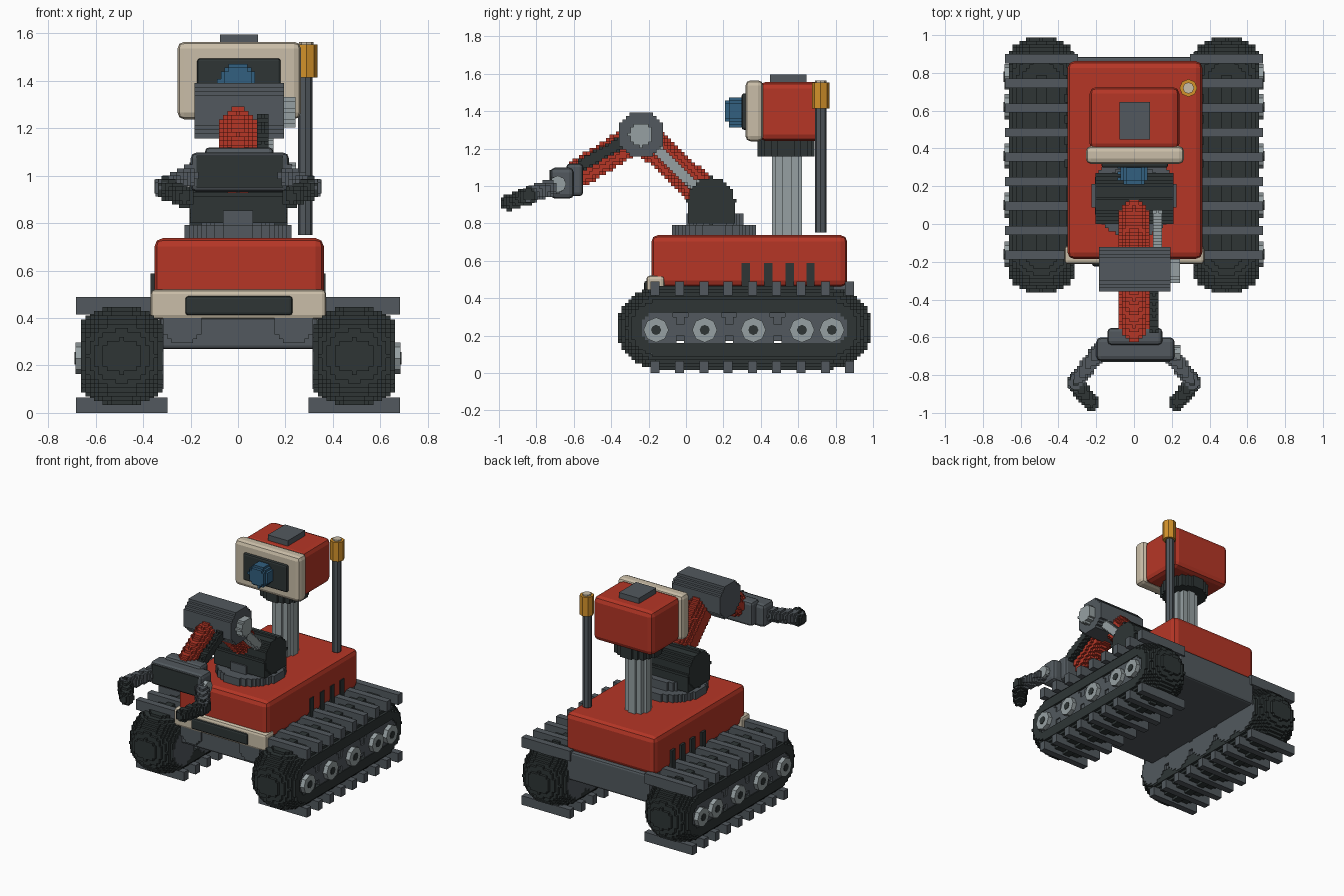
import bpy, bmesh, math
from mathutils import Vector

if "Cube" in bpy.data.objects:
    bpy.data.objects.remove(bpy.data.objects["Cube"])


def material(name, rgb):
    lin = [((c / 255 + 0.055) / 1.055) ** 2.4 for c in rgb] + [1]
    m = bpy.data.materials.new(name)
    m.use_nodes = True
    m.diffuse_color = lin
    m.node_tree.nodes["Principled BSDF"].inputs["Base Color"].default_value = lin
    return m


RED = material("red paint", (182, 54, 38))
CREAM = material("cream paint", (202, 190, 168))
DARK = material("dark rubber", (46, 53, 53))
SLATE = material("slate metal", (82, 89, 94))
STEEL = material("light steel", (150, 160, 162))
AMBER = material("amber lamp", (212, 146, 42))
BLUE = material("blue glass", (50, 96, 128))


def finish(name, bm, mat, step=0):
    """Make the object; a step size turns its surface into small square steps."""
    bmesh.ops.recalc_face_normals(bm, faces=bm.faces[:])
    me = bpy.data.meshes.new(name)
    bm.to_mesh(me)
    bm.free()
    me.materials.append(mat)
    ob = bpy.data.objects.new(name, me)
    bpy.context.scene.collection.objects.link(ob)
    if step:
        size = max(max(v.co[i] for v in me.vertices) - min(v.co[i] for v in me.vertices) for i in range(3))
        mod = ob.modifiers.new("Steps", "REMESH")
        mod.mode = "BLOCKS"
        mod.octree_depth = max(2, math.ceil(math.log2(size / step / 0.95)))
        mod.scale = size / (step * 2 ** mod.octree_depth)
        mod.use_remove_disconnected = False
    return ob


def box(name, mat, lo, hi, bevel=0):
    bm = bmesh.new()
    bmesh.ops.create_cube(bm, size=1)
    lo, hi = Vector(lo), Vector(hi)
    for v in bm.verts:
        v.co = (lo + hi) / 2 + v.co * (hi - lo)
    if bevel:
        bmesh.ops.bevel(bm, geom=bm.edges[:], offset=bevel, segments=2, profile=0.5, affect="EDGES")
    return finish(name, bm, mat)


def rod(name, mat, a, b, r, step=0, sides=24, r2=None):
    """Cylinder from a to b."""
    bm = bmesh.new()
    a, b = Vector(a), Vector(b)
    bmesh.ops.create_cone(bm, cap_ends=True, segments=sides, radius1=r, radius2=r if r2 is None else r2,
                          depth=(b - a).length)
    turn = (b - a).to_track_quat("Z", "Y")
    for v in bm.verts:
        v.co = (a + b) / 2 + turn @ v.co
    return finish(name, bm, mat, step)


def capsule(name, mat, a, b, r, step=0.018, r2=None):
    """Round-ended limb: hull of two spheres."""
    bm = bmesh.new()
    for c, rad in ((a, r), (b, r2 or r)):
        for i in range(1, 12):
            t = math.pi * i / 12
            for j in range(20):
                p = math.tau * j / 20
                bm.verts.new(Vector(c) + rad * Vector((math.sin(t) * math.cos(p), math.sin(t) * math.sin(p), math.cos(t))))
    res = bmesh.ops.convex_hull(bm, input=bm.verts[:])
    loose = {g for g in res["geom_interior"] + res["geom_unused"] if isinstance(g, bmesh.types.BMVert)}
    bmesh.ops.delete(bm, geom=list(loose), context="VERTS")
    return finish(name, bm, mat, step)


def belt(name, cx):
    """Half-ellipse section swept round a stadium path."""
    bm = bmesh.new()
    section = [(0.178 * math.cos(math.pi * i / 14), 0.10 + 0.118 * math.sin(math.pi * i / 14)) for i in range(15)]
    section += [(-0.178, 0.088), (0.178, 0.088)]
    rings = []
    for i in range(34):
        t = -math.pi / 2 + math.pi * (i % 17) / 16 + (math.pi if i >= 17 else 0)
        cy = 0.775 if i < 17 else -0.15
        rings.append([bm.verts.new((cx + x, cy + r * math.cos(t), 0.24 + r * math.sin(t))) for x, r in section])
    n = len(section)
    for i in range(34):
        p, q = rings[i], rings[(i + 1) % 34]
        for k in range(n):
            bm.faces.new((p[k], p[(k + 1) % n], q[(k + 1) % n], q[k]))
    return finish(name, bm, DARK, 0.018)


# Tracks, wheels and cleats on both sides
for s, side in ((1, "left"), (-1, "right")):
    belt(side + "_track_belt", s * 0.49)
    box(side + "_track_rail", SLATE, (s * 0.49 - 0.155, -0.15, 0.172), (s * 0.49 + 0.155, 0.78, 0.335))
    for i, y in enumerate((-0.16, 0.10, 0.36, 0.62, 0.78)):
        rod(f"{side}_wheel_{i + 1}", SLATE, (s * 0.31, y, 0.23), (s * 0.66, y, 0.23), 0.127, 0.02)
        rod(f"{side}_wheel_cap_{i + 1}", STEEL, (s * 0.64, y, 0.23), (s * 0.686, y, 0.23), 0.067, sides=8)
        rod(f"{side}_wheel_hub_{i + 1}", DARK, (s * 0.66, y, 0.23), (s * 0.69, y, 0.23), 0.027, sides=8)
    for i in range(9):
        y = -0.165 + 0.13 * i
        for label, z in (("top", 0.415), ("bottom", 0.0)):
            box(f"{side}_{label}_cleat_{i + 1}", SLATE, (s * 0.49 - 0.193, y - 0.024, z),
                (s * 0.49 + 0.193, y + 0.024, z + 0.073 - (0.008 if z == 0 else 0)))
    # Side vents and front brackets
    for i, y in enumerate((0.32, 0.44, 0.555, 0.665)):
        box(f"{side}_vent_{i + 1}", DARK, (s * 0.33, y - 0.022, 0.45), (s * 0.368, y + 0.022, 0.587))
    rod(side + "_front_bracket", SLATE, (s * 0.235, -0.21, 0.375), (s * 0.235, 0.0, 0.375), 0.085, 0.018)

# Hull and bumper
box("chassis", SLATE, (-0.33, -0.19, 0.27), (0.335, 0.885, 0.475), 0.015)
box("body_shell", RED, (-0.352, -0.185, 0.46), (0.362, 0.862, 0.737), 0.035)
box("front_bumper", CREAM, (-0.368, -0.212, 0.395), (0.372, -0.115, 0.52), 0.018)
box("bumper_grille", DARK, (-0.222, -0.224, 0.412), (0.23, -0.18, 0.492), 0.012)

# Turret and shoulder
rod("turret_ring", SLATE, (0, 0.15, 0.73), (0, 0.15, 0.80), 0.225, 0.018)
rod("turret_step", SLATE, (0, 0.155, 0.79), (0, 0.155, 0.862), 0.16, 0.018)
box("shoulder_block", DARK, (-0.2, 0.012, 0.80), (0.205, 0.262, 0.93))
rod("shoulder_drum", DARK, (-0.21, 0.135, 0.92), (0.215, 0.135, 0.92), 0.127, 0.018)

# Arm
shoulder, elbow, wrist = (0, 0.10, 0.96), (0, -0.24, 1.275), (0, -0.56, 1.075)
capsule("upper_arm", RED, shoulder, elbow, 0.085)
capsule("forearm", RED, elbow, wrist, 0.078)
rod("upper_piston", STEEL, (0.125, 0.07, 0.98), (0.125, -0.2, 1.235), 0.03, 0.016)
rod("forearm_rod", DARK, (0.105, -0.28, 1.27), (0.105, -0.57, 1.105), 0.032, 0.016)
rod("elbow_drum", SLATE, (-0.19, -0.24, 1.275), (0.2, -0.24, 1.275), 0.125, 0.018)
rod("elbow_cap", STEEL, (0.17, -0.24, 1.275), (0.235, -0.24, 1.275), 0.064, 0.016)

# Gripper
box("wrist_block", SLATE, (-0.14, -0.64, 0.945), (0.15, -0.55, 1.12), 0.02)
box("palm", SLATE, (-0.2, -0.725, 0.932), (0.215, -0.6, 1.098), 0.025)
box("palm_plate", DARK, (-0.175, -0.73, 0.95), (0.19, -0.722, 1.085))
rod("palm_pin", STEEL, (0.19, -0.685, 1.01), (0.245, -0.685, 1.01), 0.045, sides=8)
for s, side in ((1, "left"), (-1, "right")):
    knuckle = (s * 0.31, -0.84, 0.948)
    capsule(side + "_finger", SLATE, (s * 0.19, -0.68, 1.01), knuckle, 0.045, 0.015)
    capsule(side + "_finger_tip", DARK, knuckle, (s * 0.225, -0.95, 0.91), 0.048, 0.015, 0.042)

# Neck and camera head
rod("neck", STEEL, (0, 0.54, 0.72), (0, 0.54, 1.18), 0.08, 0.018)
rod("neck_collar", DARK, (0, 0.535, 1.16), (0, 0.535, 1.245), 0.155, 0.018)
box("head_shell", RED, (-0.235, 0.39, 1.24), (0.24, 0.725, 1.556), 0.035)
box("face_frame", CREAM, (-0.255, 0.318, 1.238), (0.265, 0.413, 1.565), 0.028)
box("face_bezel", DARK, (-0.172, 0.298, 1.30), (0.18, 0.33, 1.495), 0.012)
rod("lens_barrel", BLUE, (0, 0.31, 1.40), (0, 0.232, 1.40), 0.08, 0.016)
rod("lens_glass", BLUE, (0, 0.25, 1.40), (0, 0.216, 1.40), 0.06, 0.016)
box("head_top_plate", SLATE, (-0.076, 0.448, 1.54), (0.084, 0.645, 1.595))

# Antenna with lamp
rod("antenna_mast", SLATE, (0.284, 0.72, 0.75), (0.284, 0.72, 1.43), 0.031, sides=8)
rod("antenna_lamp", AMBER, (0.288, 0.72, 1.415), (0.288, 0.72, 1.553), 0.047, sides=8)
rod("lamp_cap", CREAM, (0.288, 0.72, 1.545), (0.288, 0.72, 1.563), 0.03, sides=8)
